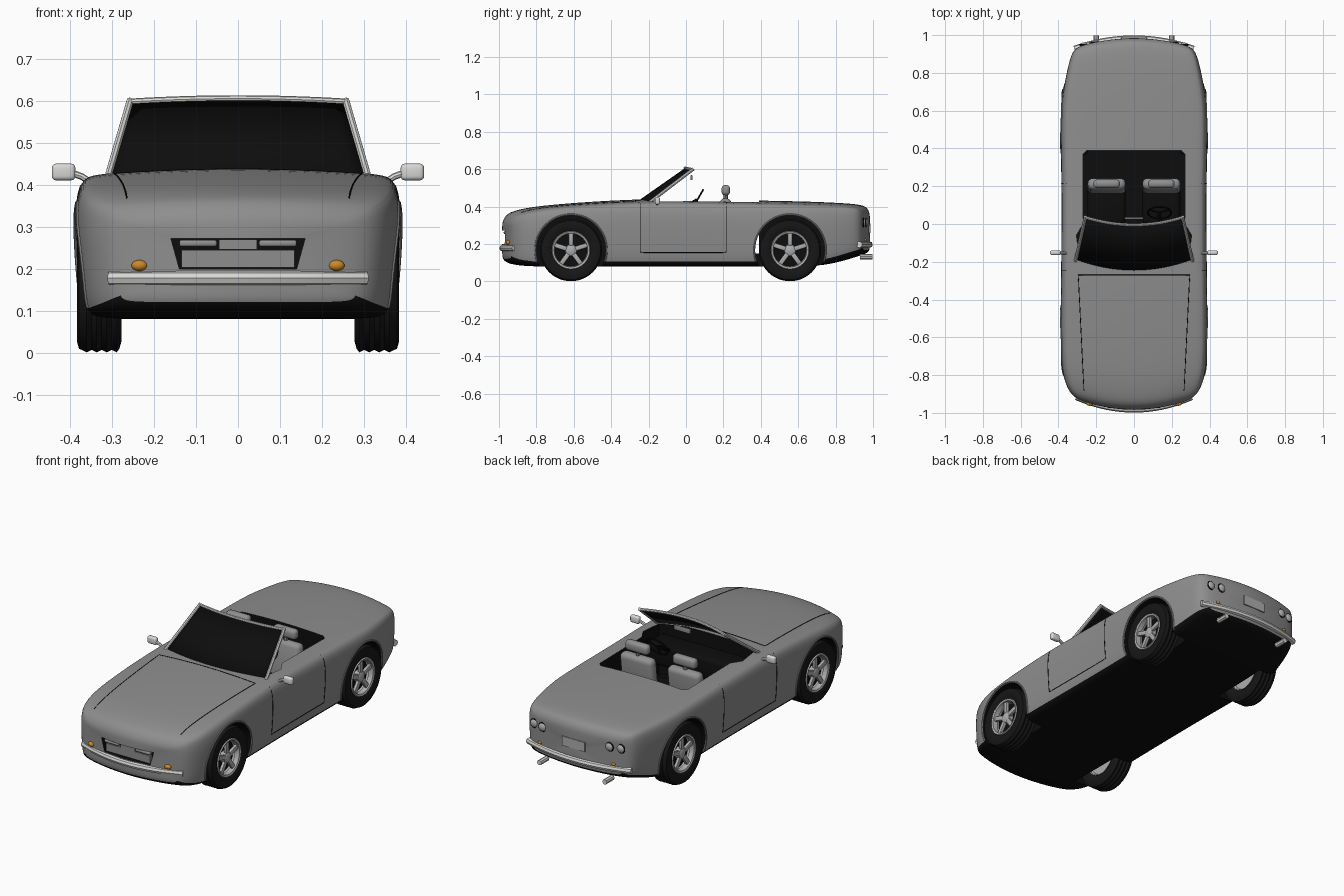
import bpy, bmesh, math
from mathutils import Vector, Matrix
from mathutils.bvhtree import BVHTree

if "Cube" in bpy.data.objects:
    bpy.data.objects.remove(bpy.data.objects["Cube"])


def material(name, *rgb):
    m = bpy.data.materials.new(name)
    m.use_nodes = True
    m.diffuse_color = (*rgb, 1)
    m.node_tree.nodes["Principled BSDF"].inputs["Base Color"].default_value = (*rgb, 1)
    return m


paint = material("grey paint", .27, .27, .27)
black = material("black trim", .004, .004, .004)
rubber = material("tyre rubber", .008, .008, .008)
chrome = material("pale chrome", .68, .68, .66)
alloy = material("wheel alloy", .42, .42, .42)
fabric = material("seat grey", .28, .28, .28)
amber = material("amber lens", .6, .25, .02)


def add(name, bm, *mats, angle=35):
    bmesh.ops.recalc_face_normals(bm, faces=bm.faces)
    me = bpy.data.meshes.new(name)
    bm.to_mesh(me)
    bm.free()
    ob = bpy.data.objects.new(name, me)
    bpy.context.collection.objects.link(ob)
    for m in mats:
        me.materials.append(m)
    smooth(ob, angle)
    return ob


def smooth(ob, angle=35):
    bpy.ops.object.select_all(action='DESELECT')
    ob.select_set(True)
    bpy.context.view_layer.objects.active = ob
    bpy.ops.object.shade_smooth_by_angle(angle=math.radians(angle))


def box(name, loc, size, mat, bevel=0, tilt=0):
    bm = bmesh.new()
    bmesh.ops.create_cube(bm, size=1, matrix=Matrix.Diagonal((*size, 1)))
    if bevel:
        bmesh.ops.bevel(bm, geom=bm.edges[:], offset=bevel, segments=3, affect='EDGES', profile=.5)
    ob = add(name, bm, mat)
    ob.location, ob.rotation_euler.x = loc, tilt
    return ob


def ball(name, loc, size, mat):
    bm = bmesh.new()
    bmesh.ops.create_uvsphere(bm, u_segments=20, v_segments=12, radius=1, matrix=Matrix.Diagonal((*size, 1)))
    ob = add(name, bm, mat)
    ob.location = loc
    return ob


def tube(name, pts, r, mat, closed=False):
    cu = bpy.data.curves.new(name, 'CURVE')
    cu.dimensions, cu.bevel_depth, cu.bevel_resolution, cu.use_fill_caps = '3D', r, 2, True
    sp = cu.splines.new('POLY')
    sp.points.add(len(pts) - 1)
    for p, co in zip(sp.points, pts):
        p.co = (*co, 1)
    sp.use_cyclic_u = closed
    cu.materials.append(mat)
    ob = bpy.data.objects.new(name, cu)
    bpy.context.collection.objects.link(ob)
    bpy.ops.object.select_all(action='DESELECT')
    ob.select_set(True)
    bpy.context.view_layer.objects.active = ob
    bpy.ops.object.convert(target='MESH')
    smooth(bpy.context.view_layer.objects.active)
    return bpy.context.view_layer.objects.active


def lathe(bm, profile, steps=40):
    # profile of (x, radius), turned round the x axis
    vs = [bm.verts.new((x, 0, r)) for x, r in profile]
    es = [bm.edges.new(p) for p in zip(vs, vs[1:])]
    bmesh.ops.spin(bm, geom=vs + es, axis=(1, 0, 0), cent=(0, 0, 0), angle=math.tau, steps=steps)
    bmesh.ops.remove_doubles(bm, verts=bm.verts, dist=.0001)


def prism(name, outline, vec):
    bm = bmesh.new()
    f = bm.faces.new([bm.verts.new(p) for p in outline])
    ext = bmesh.ops.extrude_face_region(bm, geom=[f])["geom"]
    bmesh.ops.translate(bm, vec=vec, verts=[g for g in ext if isinstance(g, bmesh.types.BMVert)])
    ob = add(name, bm, paint, black)
    for p in ob.data.polygons:
        p.material_index = 1
    ob.hide_render = True
    return ob


# Body shell: one cross-section lofted along the car
section = [(0, 0), (.5, 0), (.9, 0), (.96, .05), (.985, .25), (1, .5), (1.005, .7),
           (.99, .86), (.95, .94), (.85, .96), (.5, .985), (0, 1)]
stations = [(-.985, .30, .12, .325), (-.965, .335, .10, .36), (-.93, .36, .09, .378),
            (-.85, .378, .08, .397), (-.7, .387, .08, .414), (-.45, .387, .08, .432),
            (-.2, .384, .08, .443), (0, .383, .08, .44), (.2, .383, .08, .437), (.4, .386, .08, .434),
            (.6, .387, .08, .43), (.75, .372, .085, .425), (.88, .35, .12, .418),
            (.94, .335, .14, .41), (.97, .32, .15, .40), (.985, .29, .165, .37)]
loop = section + [(-u, v) for u, v in section[-2:0:-1]]
bm = bmesh.new()


def ring(y, w, zb, zt, s=1):
    mid = (zb + zt) / 2
    bow = (.09 if y < 0 else -.075) * min(1, max(0, (abs(y) - .6) / .33))
    return [bm.verts.new((u * w * s, y + bow * (u * w * s / .385) ** 2,
                          mid + (zb + v * (zt - zb) - mid) * s)) for u, v in loop]


rings = [ring(*stations[0], s) for s in (.3, .75)] + [ring(*s) for s in stations]
rings += [ring(*stations[-1], s) for s in (.75, .3)]
for a, b in zip(rings, rings[1:]):
    for i in range(len(loop)):
        j = (i + 1) % len(loop)
        f = bm.faces.new((a[i], a[j], b[j], b[i]))
        f.material_index = int(max(loop[i][1], loop[j][1]) < .06 and a not in rings[:2] and b not in rings[-2:])
bm.faces.new(rings[0])
bm.faces.new(rings[-1])
body = add("body_shell", bm, paint, black)
sub = body.modifiers.new("smooth", 'SUBSURF')
sub.levels = sub.render_levels = 2
skin = BVHTree.FromObject(body, bpy.context.evaluated_depsgraph_get())


def hit(origin, direction):
    return skin.ray_cast(Vector(origin), Vector(direction))[0]


def trace(name, path, place, direction, r, mat, n=14):
    # Tube laid on the shell along a flat path
    pts = [hit(place(Vector(a).lerp(Vector(b), k / n)), direction)
           for a, b in zip(path, path[1:]) for k in range(n + 1)]
    return tube(name, [p for p in pts if p], r, mat)


# Wheel wells, cockpit and grille are cut from the shell
WHEELS, AXLE = (("front", -.615), ("rear", .556)), .167
cutters = []
for side in (-1, 1):
    for _, y in WHEELS:
        arc = [(side * .25, y + .187 * math.cos(a * math.tau / 48), AXLE + .187 * math.sin(a * math.tau / 48))
               for a in range(48)]
        cutters.append(prism("well_cutter", arc, (side * .25, 0, 0)))
half = [(.25, .39), (.27, .37), (.27, 0), (.305, -.06), (.29, -.18), (.15, -.215)]
cutters.append(prism("cockpit_cutter", [(x, y, .15) for x, y in half]
                     + [(-x, y, .15) for x, y in half[::-1]], (0, 0, .5)))
cutters.append(prism("grille_cutter", [(-.14, -1.1, .2), (.14, -1.1, .2), (.16, -1.1, .272), (-.16, -1.1, .272)],
                     (0, .155, 0)))
for c in cutters:
    mod = body.modifiers.new("cut", 'BOOLEAN')
    mod.object, mod.operation, mod.solver = c, 'DIFFERENCE', 'EXACT'
body.data = bpy.data.meshes.new_from_object(body.evaluated_get(bpy.context.evaluated_depsgraph_get()))
body.modifiers.clear()
for c in cutters:
    bpy.data.objects.remove(c)
smooth(body)

# Shut lines and arch lips
for side, tag in ((1, "left"), (-1, "right")):
    def flank(p):
        return (side, p.x, p.y)
    trace(tag + "_door_gap", [(-.245, .415), (-.245, .155), (.215, .155), (.215, .415)],
          flank, (-side, 0, 0), .002, black)
    for end, y in WHEELS:
        arc = [(y + .191 * math.cos(math.radians(a)), AXLE + .191 * math.sin(math.radians(a)))
               for a in range(-18, 199, 6)]
        trace(f"{tag}_{end}_arch_lip", arc, flank, (-side, 0, 0), .005, paint, 1)
trace("bonnet_gap", [(-.265, -.88), (-.295, -.27), (.295, -.27), (.265, -.88)],
      lambda p: (p.x, p.y, 1), (0, 0, -1), .002, black)

# Wheels: one of each mesh, shared by four corners
bm = bmesh.new()
tread = [(-.042 + i * .012, .166 if i % 2 == 0 else .160) for i in range(8)]
lathe(bm, [(-.04, .096), (-.05, .115), (-.053, .14), (-.048, .158)] + tread
      + [(.048, .158), (.053, .14), (.05, .115), (.04, .096)], 48)
tyre = add("tyre", bm, rubber, angle=40)
bm = bmesh.new()
lathe(bm, [(-.03, 0), (-.03, .09), (-.044, .1), (.042, .104), (.05, .1), (.046, .09), (.02, .086)])
lathe(bm, [(.01, .032), (.036, .03), (.042, .018), (.042, 0)], 20)
for k in range(5):
    m = Matrix.Rotation(k * math.tau / 5, 4, 'X') @ Matrix.Translation((.03, 0, .058))
    g = bmesh.ops.create_cube(bm, size=1, matrix=m @ Matrix.Diagonal((.018, .026, .068, 1)))
    bmesh.ops.bevel(bm, geom=list({e for v in g["verts"] for e in v.link_edges}),
                    offset=.005, segments=2, affect='EDGES', profile=.5)
rim = add("rim", bm, alloy)
bm = bmesh.new()
lathe(bm, [(.008, 0), (.008, .088)])
backing = add("wheel_backing", bm, black)
for side, tag in ((1, "left"), (-1, "right")):
    for end, y in WHEELS:
        for part in (tyre, rim, backing):
            ob = bpy.data.objects.new(f"{end}_{tag}_{part.name}", part.data)
            ob.location = (side * .331, y, AXLE)
            ob.rotation_euler.z = 0 if side > 0 else math.pi
            bpy.context.collection.objects.link(ob)
for part in (tyre, rim, backing):
    bpy.data.objects.remove(part)


# Windscreen with pillars and top rail
def screen(s, t):
    low = Vector((.308 * s, -.245 + .055 * s * s, .438 - .012 * s * s))
    return low.lerp(Vector((.258 * s, -.005 + .04 * s * s, .606 - .008 * s * s)), t)


spans = [i / 8 - 1 for i in range(17)]
bm = bmesh.new()
rows = [[bm.verts.new(screen(s, t)) for s in spans] for t in (0, .5, 1)]
for a, b in zip(rows, rows[1:]):
    for i in range(16):
        bm.faces.new((a[i], a[i + 1], b[i + 1], b[i]))
glass = add("windscreen", bm, black)
glass.modifiers.new("thickness", 'SOLIDIFY').thickness = .004
tube("screen_top_rail", [screen(s, 1) for s in spans], .008, chrome)
for side, tag in ((1, "left"), (-1, "right")):
    tube(tag + "_pillar", [screen(side, t) for t in (-.03, .5, 1.02)], .009, chrome)
box("cabin_mirror", (0, .03, .555), (.1, .012, .026), fabric, .004)

# Cabin
box("dashboard", (0, -.11, .33), (.54, .14, .12), black, .02)
tilt = Matrix.Translation((.135, .06, .435)) @ Matrix.Rotation(math.radians(60), 4, 'X')
tube("steering_wheel", [tilt @ Vector((.062 * math.cos(a * math.tau / 28), .062 * math.sin(a * math.tau / 28), 0))
                        for a in range(28)], .005, black, True)
tube("steering_column", [(.135, -.07, .36), tilt.translation], .01, black)
for a in (0, 120, 240):
    spoke = Vector((.062 * math.sin(math.radians(a)), -.062 * math.cos(math.radians(a)), 0))
    tube("steering_spoke", [tilt.translation, tilt @ spoke], .004, black)
for side, tag in ((1, "left"), (-1, "right")):
    x = side * .145
    box(tag + "_seat_cushion", (x, .1, .21), (.2, .2, .08), black, .02)
    box(tag + "_seat_back", (x, .2, .32), (.2, .06, .25), fabric, .025, -.12)
    box(tag + "_headrest", (x, .213, .488), (.14, .045, .055), fabric, .018)
    tube(tag + "_headrest_post", [(x, .21, .42), (x, .213, .48)], .012, fabric)

    # Door mirrors
    box(tag + "_mirror", (side * .416, -.152, .431), (.056, .026, .04), chrome, .01)
    tube(tag + "_mirror_arm", [(side * .35, -.155, .405), (side * .372, -.154, .42), (side * .4, -.152, .43)],
         .008, chrome)

    # Lamps and exhausts
    ball(tag + "_front_indicator", hit((side * .235, -2, .208), (0, 1, 0)), (.019, .013, .013), amber)
    ball(tag + "_rear_reflector", hit((side * .225, 2, .222), (0, -1, 0)), (.012, .008, .008), amber)
    box(tag + "_fog_lamp", (side * .095, -.962, .261), (.09, .025, .016), fabric, .006)
    for x, part in ((.205, "inner"), (.265, "outer")):
        p = hit((side * x, 2, .315), (0, -1, 0))
        ball(f"{tag}_{part}_lamp_surround", p, (.026, .007, .026), black)
        ball(f"{tag}_{part}_tail_lamp", p, (.022, .013, .022), alloy)
    tube(tag + "_exhaust", [(side * .2, .93, .132), (side * .2, .998, .132)], .014, chrome)

# Bumpers and plates
bar = [i / 10 - 1 for i in range(21)]
tube("front_bumper", [(.305 * s, -.981 + .066 * s * s, .178) for s in bar], .0175, chrome)
tube("rear_bumper", [(.315 * s, .981 - .055 * s * s, .197) for s in bar], .0175, chrome)
box("rear_plate", hit((0, 2, .285), (0, -1, 0)), (.14, .008, .052), alloy)
box("grille_panel", (0, -.953, .224), (.27, .02, .042), paint)
box("grille_bar", (0, -.955, .258), (.09, .02, .024), paint)
